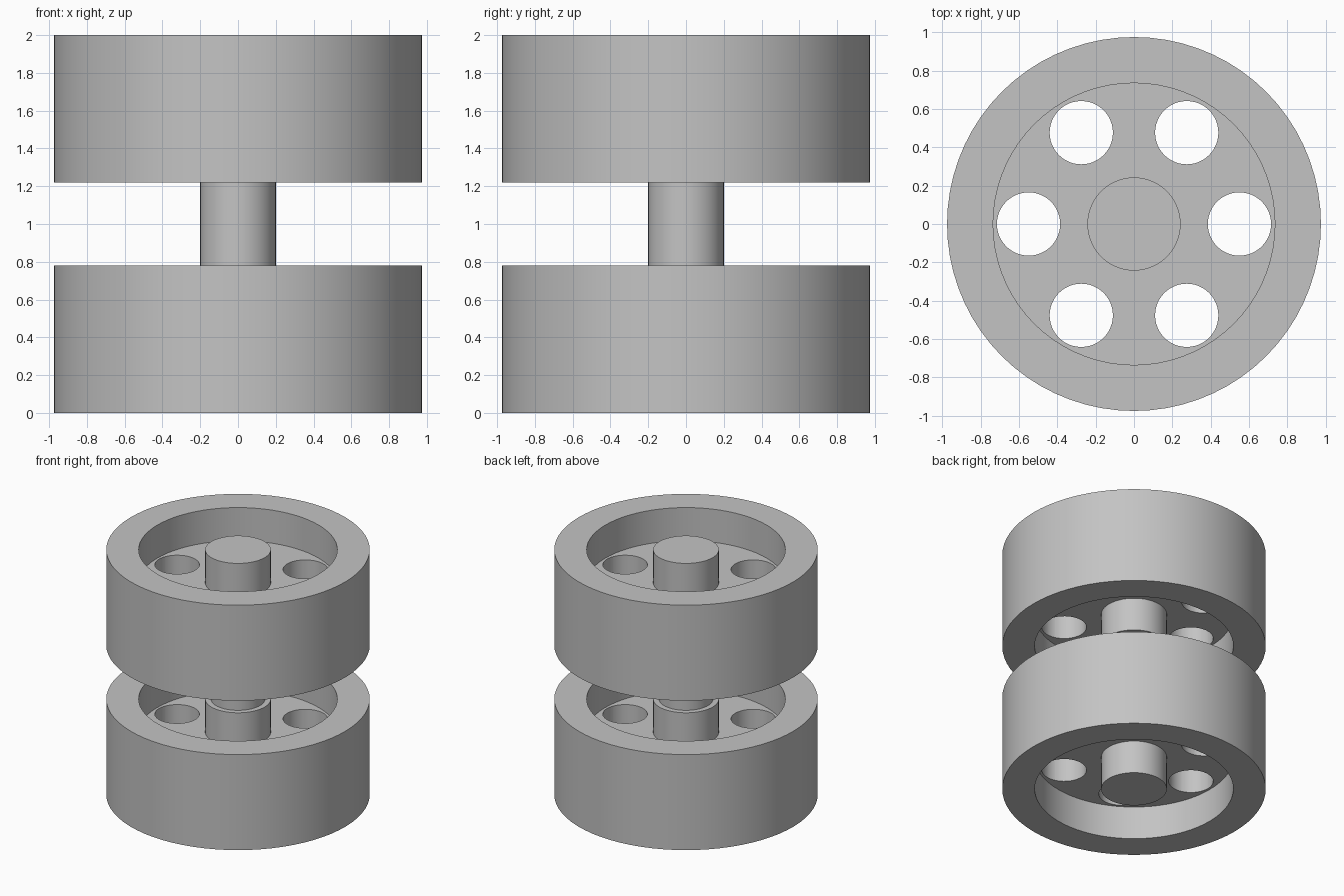
import bpy, bmesh
from math import pi, cos, sin, tau
from mathutils import Vector, Matrix

cube = bpy.data.objects.get("Cube")
if cube:
    bpy.data.objects.remove(cube, do_unlink=True)

SIDES = 72
WHEEL_H, TOP = 0.78, 2.0
RIM_R, RECESS_R, HUB_R, AXLE_R = 0.975, 0.735, 0.243, 0.2
RECESS = 0.27                      # recess depth on each wheel face
HOLES, HOLE_R, HOLE_ORBIT = 6, 0.165, 0.55

grey = bpy.data.materials.new("plain_grey")
grey.use_nodes = True
colour = (0.55, 0.55, 0.55, 1)
grey.diffuse_color = colour
grey.node_tree.nodes["Principled BSDF"].inputs["Base Color"].default_value = colour


def make_object(name, bm):
    mesh = bpy.data.meshes.new(name)
    bm.to_mesh(mesh)
    bm.free()
    mesh.materials.append(grey)
    obj = bpy.data.objects.new(name, mesh)
    bpy.context.collection.objects.link(obj)
    return obj


def add_cylinder(bm, radius, depth, centre, sides=SIDES):
    bmesh.ops.create_cone(bm, cap_ends=True, segments=sides, radius1=radius,
                          radius2=radius, depth=depth,
                          matrix=Matrix.Translation(centre))


# Wheel body: hub, recessed web and rim turned from one half profile
upper = [(0, WHEEL_H), (HUB_R, WHEEL_H), (HUB_R, WHEEL_H - RECESS),
         (RECESS_R, WHEEL_H - RECESS), (RECESS_R, WHEEL_H), (RIM_R, WHEEL_H)]
profile = upper + [(r, WHEEL_H - z) for r, z in reversed(upper)]
bm = bmesh.new()
verts = [bm.verts.new((r, 0, z)) for r, z in profile]
edges = [bm.edges.new(pair) for pair in zip(verts, verts[1:])]
bmesh.ops.spin(bm, geom=verts + edges, cent=(0, 0, 0), axis=(0, 0, 1),
               angle=tau, steps=SIDES, use_duplicate=False)
bmesh.ops.remove_doubles(bm, verts=bm.verts, dist=1e-4)
bmesh.ops.recalc_face_normals(bm, faces=bm.faces)
lower_wheel = make_object("lower_wheel", bm)

# Round lightening holes through the web
bm = bmesh.new()
for i in range(HOLES):
    a = i * tau / HOLES
    add_cylinder(bm, HOLE_R, WHEEL_H / 2,
                 Vector((HOLE_ORBIT * cos(a), HOLE_ORBIT * sin(a), WHEEL_H / 2)), 48)
cutter = make_object("hole_cutter", bm)
cutter.hide_render = True
cut = lower_wheel.modifiers.new("holes", "BOOLEAN")
cut.operation = "DIFFERENCE"
cut.solver = "EXACT"
cut.object = cutter
bpy.context.view_layer.objects.active = lower_wheel
bpy.ops.object.modifier_apply(modifier=cut.name)
bpy.data.objects.remove(cutter, do_unlink=True)

# Matching upper wheel
upper_wheel = bpy.data.objects.new("upper_wheel", lower_wheel.data)
upper_wheel.location.z = TOP - WHEEL_H
bpy.context.collection.objects.link(upper_wheel)

# Axle joining the hubs, its ends sunk into them
bm = bmesh.new()
add_cylinder(bm, AXLE_R, TOP - 2 * WHEEL_H + 0.2, Vector((0, 0, TOP / 2)))
axle = make_object("axle", bm)

# Smooth round walls with crisp rims
for obj in (lower_wheel, axle):
    bpy.ops.object.select_all(action="DESELECT")
    obj.select_set(True)
    bpy.context.view_layer.objects.active = obj
    bpy.ops.object.shade_smooth_by_angle(angle=pi / 6)
